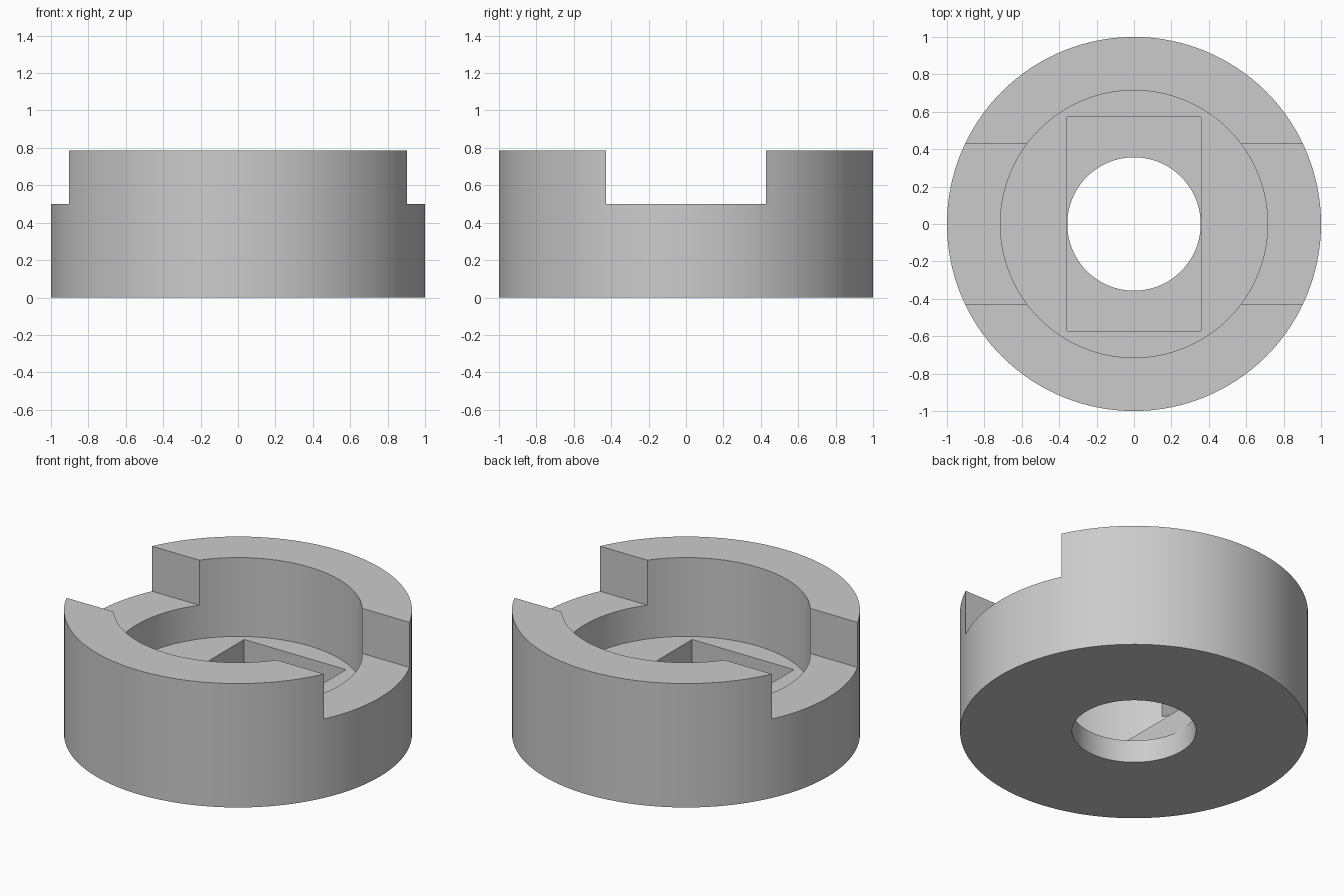
import bpy

cube = bpy.data.objects.get("Cube")
if cube:
    bpy.data.objects.remove(cube, do_unlink=True)

UNIT = 1 / 14          # one drawing unit; the outer radius is 14 units
HEIGHT = 11 * UNIT
SLOT_FLOOR = 7 * UNIT
BORE_FLOOR = 4 * UNIT
POCKET_FLOOR = 2 * UNIT
ABOVE = HEIGHT + 0.2   # cutters reach past the top

grey = bpy.data.materials.new("plain grey")
grey.use_nodes = True
grey.diffuse_color = (0.6, 0.6, 0.6, 1)
grey.node_tree.nodes["Principled BSDF"].inputs["Base Color"].default_value = (0.6, 0.6, 0.6, 1)


def finish(name):
    obj = bpy.context.object
    obj.name = name
    obj.data.materials.append(grey)
    return obj


def cylinder(name, radius, low, high):
    bpy.ops.mesh.primitive_cylinder_add(vertices=128, radius=radius, depth=high - low,
                                        location=(0, 0, (low + high) / 2))
    return finish(name)


def box(name, half_x, half_y, low, high):
    bpy.ops.mesh.primitive_cube_add(size=1, location=(0, 0, (low + high) / 2))
    obj = finish(name)
    obj.scale = (2 * half_x, 2 * half_y, high - low)
    return obj


# Main round body
body = cylinder("slotted_ring_body", 1, 0, HEIGHT)

# Cross slot, wide bore, rectangular pocket and through hole
cutters = [
    box("slot_cutter", 1.3, 6 * UNIT, SLOT_FLOOR, ABOVE),
    cylinder("wide_bore_cutter", 10 * UNIT, BORE_FLOOR, ABOVE),
    box("pocket_cutter", 5 * UNIT, 8 * UNIT, POCKET_FLOOR, ABOVE),
    cylinder("through_hole_cutter", 4.99 * UNIT, -0.2, ABOVE),
]

bpy.ops.object.select_all(action="DESELECT")
body.select_set(True)
bpy.context.view_layer.objects.active = body
for cutter in cutters:
    cutter.hide_render = True
    cut = body.modifiers.new(cutter.name, "BOOLEAN")
    cut.operation = "DIFFERENCE"
    cut.solver = "EXACT"
    cut.object = cutter
    bpy.ops.object.modifier_apply(modifier=cut.name)
    bpy.data.objects.remove(cutter, do_unlink=True)

# Smooth round walls with crisp machined edges
bpy.ops.object.shade_smooth_by_angle(angle=0.5)
